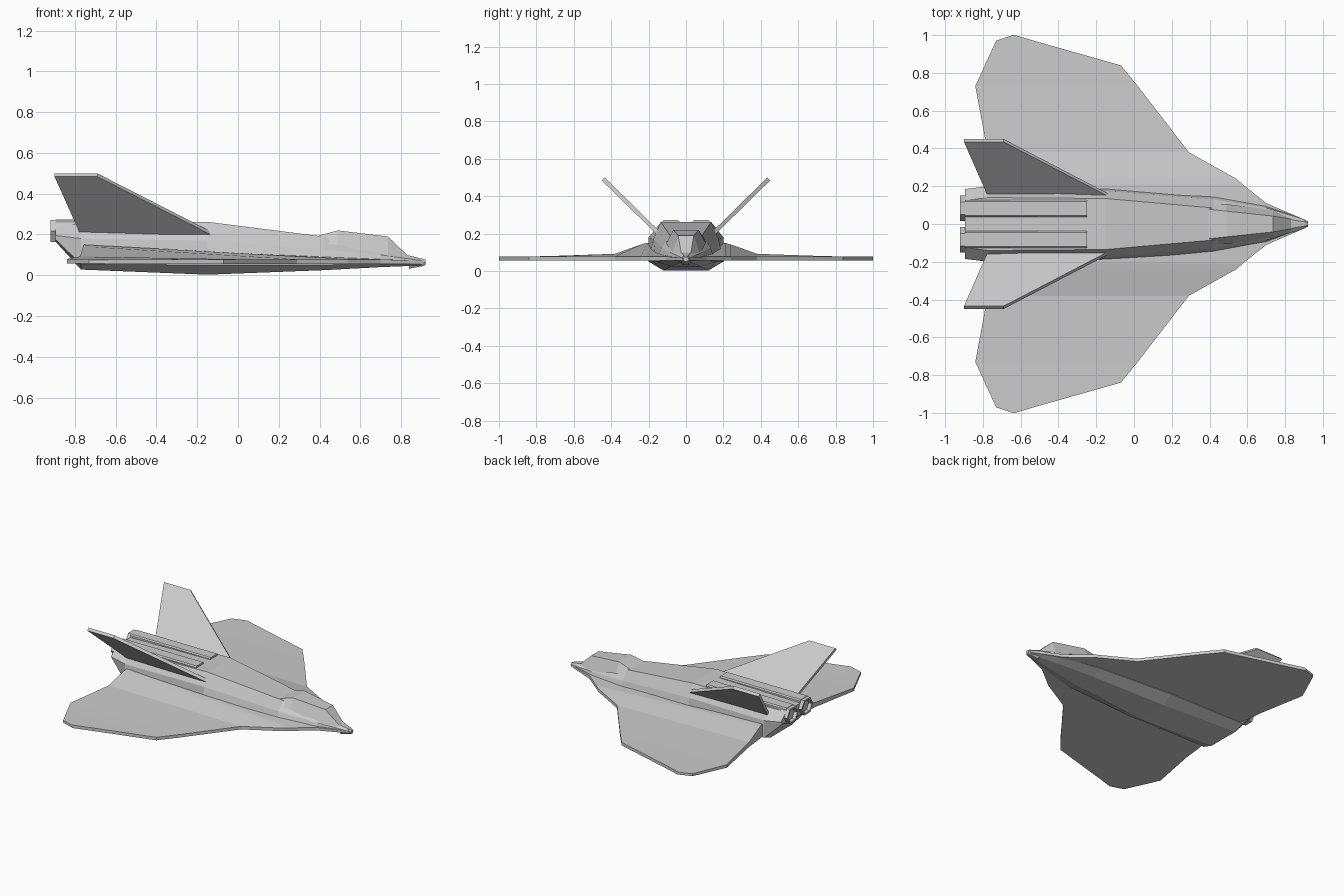
import bpy, bmesh
from mathutils import Vector
from math import cos, sin, pi

if "Cube" in bpy.data.objects:
    bpy.data.objects.remove(bpy.data.objects["Cube"])


def finish(name, bm):
    bmesh.ops.recalc_face_normals(bm, faces=bm.faces)
    me = bpy.data.meshes.new(name)
    bm.to_mesh(me)
    bm.free()
    ob = bpy.data.objects.new(name, me)
    bpy.context.collection.objects.link(ob)
    return ob


def loft(name, rings):
    """Skin closed rings of equal length and cap both ends."""
    bm = bmesh.new()
    vs = [[bm.verts.new(p) for p in r] for r in rings]
    n = len(rings[0])
    for a, b in zip(vs, vs[1:]):
        for i in range(n):
            j = (i + 1) % n
            bm.faces.new((a[i], a[j], b[j], b[i]))
    bm.faces.new(vs[0])
    bm.faces.new(vs[-1])
    return finish(name, bm)


def section(x, half):
    """Mirror a half profile (y, z), listed bottom to top, about y = 0."""
    return [(x, y, z) for y, z in half] + [(x, -y, z) for y, z in reversed(half)]


# Faceted fuselage
loft("fuselage", [
    section(-.895, [(.10, .165), (.165, .175), (.185, .195), (.125, .25)]),
    section(-.77, [(.12, .028), (.20, .055), (.20, .18), (.14, .253)]),
    section(-.15, [(.12, .003), (.20, .05), (.175, .17), (.135, .262)]),
    section(.42, [(.08, .025), (.16, .05), (.13, .125), (.085, .19)]),
    section(.70, [(.04, .04), (.10, .06), (.085, .10), (.045, .13)]),
    section(.90, [(.012, .048), (.025, .056), (.025, .072), (.012, .082)]),
])

# Nose tip
loft("nose_tip", [[(x, r * cos(k * pi / 3), .063 + r * sin(k * pi / 3)) for k in range(6)]
                  for x, r in ((.84, .035), (.905, .021), (.92, .015))])

# Canopy
loft("canopy", [
    section(.38, [(.105, .16), (.08, .19)]),
    section(.49, [(.105, .15), (.068, .22)]),
    section(.735, [(.075, .09), (.042, .19)]),
    section(.835, [(.045, .07), (.025, .095)]),
])

# Blended wing: ribs of (y, leading x, trailing x, trailing-edge top z)
ribs = [(.02, .91, -.75, .15), (.11, .70, -.75, .15), (.21, .575, -.755, .15),
        (.24, .54, -.76, .142), (.38, .29, -.775, .092), (.73, .02, -.84, .08),
        (.84, -.07, -.79, .078), (.97, -.53, -.73, .076), (1.0, -.63, -.64, .075)]


def rib(y, le, te, zt, s):
    zl = .078 if y > .05 else .07
    return [(le, s * y, .056), (le, s * y, zl), (te, s * y, zt), (te, s * y, .058)]


loft("wing", [rib(*r, -1) for r in reversed(ribs)] + [rib(*r, 1) for r in ribs])

for s, side in ((1, "left"), (-1, "right")):
    # Canted tail fin
    outline = [(-.10, .135, .19), (-.69, .442, .492), (-.90, .442, .492), (-.765, .135, .19)]
    n = Vector((0, -.7, .71)) * .011
    loft("tail_fin_" + side, [[(p[0], s * (p[1] + k * n.y), p[2] + k * n.z) for p in outline]
                              for k in (-1, 1)])

    # Engine: hexagonal duct with a recessed nozzle
    def hexagon(x, r):
        return [(x, s * .083 + r * cos(k * pi / 3), .216 + .93 * r * sin(k * pi / 3))
                for k in range(6)]
    loft("engine_" + side, [hexagon(-.25, .066), hexagon(-.92, .067),
                            hexagon(-.92, .053), hexagon(-.897, .048)])
    # Flat engine cover on the back
    loft("engine_cover_" + side, [[(x, s * y, z) for y, z in
                                   ((.036, .24), (.036, .265), (.044, .273),
                                    (.118, .273), (.126, .265), (.126, .24))]
                                  for x in (-.25, -.895)])
